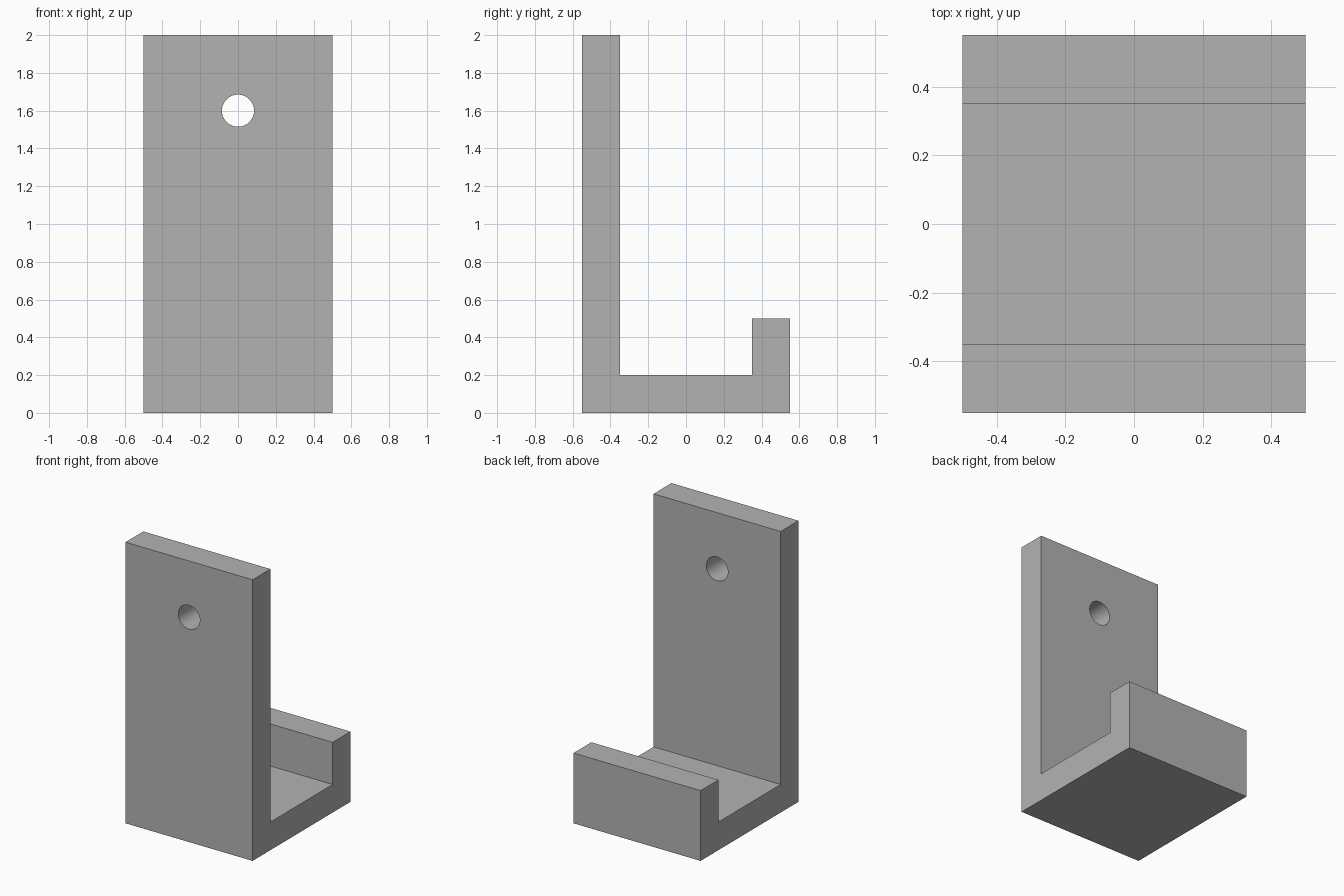
import bpy
import bmesh
from math import radians

old = bpy.data.objects.get("Cube")
if old:
    bpy.data.objects.remove(old, do_unlink=True)

WIDTH, DEPTH, HEIGHT = 1.0, 1.1, 2.0
THICK, LIP = 0.2, 0.5
HOLE_Z, HOLE_R = 1.6, 0.085

grey = bpy.data.materials.new("plain grey")
grey.use_nodes = True
colour = (0.45, 0.45, 0.45, 1)
grey.diffuse_color = colour
grey.node_tree.nodes["Principled BSDF"].inputs["Base Color"].default_value = colour

# Hook bracket: J-shaped side profile extruded across the width
front, back = -DEPTH / 2, DEPTH / 2
profile = [(front, 0), (back, 0), (back, LIP), (back - THICK, LIP),
           (back - THICK, THICK), (front + THICK, THICK),
           (front + THICK, HEIGHT), (front, HEIGHT)]
bm = bmesh.new()
side = bm.faces.new([bm.verts.new((-WIDTH / 2, y, z)) for y, z in profile])
extruded = bmesh.ops.extrude_face_region(bm, geom=[side])["geom"]
bmesh.ops.translate(bm, vec=(WIDTH, 0, 0),
                    verts=[v for v in extruded if isinstance(v, bmesh.types.BMVert)])
bmesh.ops.recalc_face_normals(bm, faces=bm.faces)
mesh = bpy.data.meshes.new("hook_bracket")
bm.to_mesh(mesh)
bm.free()
mesh.materials.append(grey)
bracket = bpy.data.objects.new("hook_bracket", mesh)
bpy.context.collection.objects.link(bracket)

# Screw hole through the upright plate
bpy.ops.mesh.primitive_cylinder_add(
    vertices=64, radius=HOLE_R, depth=THICK * 2,
    location=(0, front + THICK / 2, HOLE_Z), rotation=(radians(90), 0, 0))
cutter = bpy.context.object
cutter.name = "hole_cutter"
cutter.hide_render = True
cutter.data.materials.append(grey)
cut = bracket.modifiers.new("screw_hole", 'BOOLEAN')
cut.operation = 'DIFFERENCE'
cut.solver = 'EXACT'
cut.object = cutter

bpy.ops.object.select_all(action='DESELECT')
bracket.select_set(True)
bpy.context.view_layer.objects.active = bracket
bpy.ops.object.modifier_apply(modifier=cut.name)
bpy.data.objects.remove(cutter, do_unlink=True)
bpy.ops.object.shade_smooth_by_angle(angle=radians(30))
